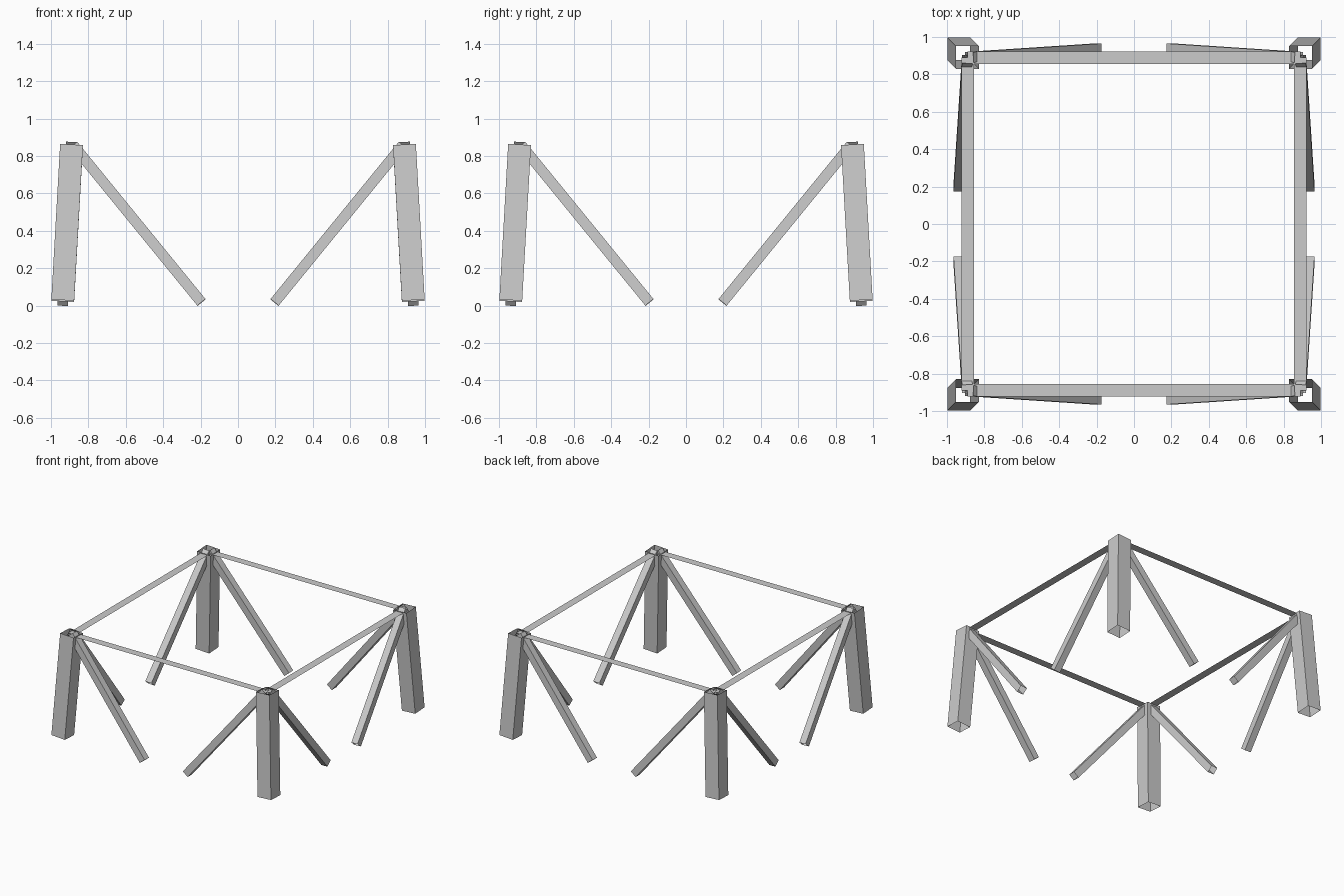
import bpy
import bmesh
from mathutils import Vector

if "Cube" in bpy.data.objects:
    bpy.data.objects.remove(bpy.data.objects["Cube"], do_unlink=True)

# One plain grey for the whole frame
grey = bpy.data.materials.new("plain_grey")
grey.use_nodes = True
colour = (0.6, 0.6, 0.6, 1)
grey.diffuse_color = colour
grey.node_tree.nodes["Principled BSDF"].inputs["Base Color"].default_value = colour


def finish(name, bm):
    mesh = bpy.data.meshes.new(name)
    bm.to_mesh(mesh)
    bm.free()
    mesh.materials.append(grey)
    obj = bpy.data.objects.new(name, mesh)
    bpy.context.collection.objects.link(obj)
    return obj


def open_tube(name, start, end, width, side):
    """Square thin-walled tube, open at both ends, with two walls facing side."""
    start, end, side = Vector(start), Vector(end), Vector(side)
    axis = (end - start).normalized()
    v = (side - axis * side.dot(axis)).normalized()
    w = axis.cross(v)
    h = width / 2
    bm = bmesh.new()
    rings = [[bm.verts.new(p + v * a * h + w * b * h)
              for a, b in ((-1, -1), (1, -1), (1, 1), (-1, 1))]
             for p in (start, end)]
    for i in range(4):
        j = (i + 1) % 4
        bm.faces.new((rings[0][i], rings[0][j], rings[1][j], rings[1][i]))
    return finish(name, bm)


def flat_strip(name, centre, size_x, size_y):
    """Single horizontal sheet facing up."""
    bm = bmesh.new()
    bm.faces.new([bm.verts.new(Vector(centre) + Vector((a * size_x / 2, b * size_y / 2, 0)))
                  for a, b in ((-1, -1), (1, -1), (1, 1), (-1, 1))])
    return finish(name, bm)


for sy, depth in ((-1, "front"), (1, "back")):
    for sx, hand in ((1, "left"), (-1, "right")):
        corner = f"{depth}_{hand}"
        # Leaning corner leg
        open_tube(f"{corner}_leg", (0.937 * sx, 0.937 * sy, 0.026),
                  (0.89 * sx, 0.89 * sy, 0.858), 0.122, (1, 0, 0))
        # Pair of diagonal braces, one along each side
        open_tube(f"{corner}_brace_across", (0.195 * sx, 0.937 * sy, 0.017),
                  (0.881 * sx, 0.892 * sy, 0.858), 0.056, (0, 1, 0))
        open_tube(f"{corner}_brace_along", (0.937 * sx, 0.195 * sy, 0.017),
                  (0.892 * sx, 0.881 * sy, 0.858), 0.056, (1, 0, 0))

# Flat top rails joining the legs
for s, across, along in ((-1, "front", "right"), (1, "back", "left")):
    flat_strip(f"{across}_rail", (0, 0.888 * s, 0.85), 1.78, 0.066)
    flat_strip(f"{along}_rail", (0.888 * s, 0, 0.85), 0.066, 1.78)
